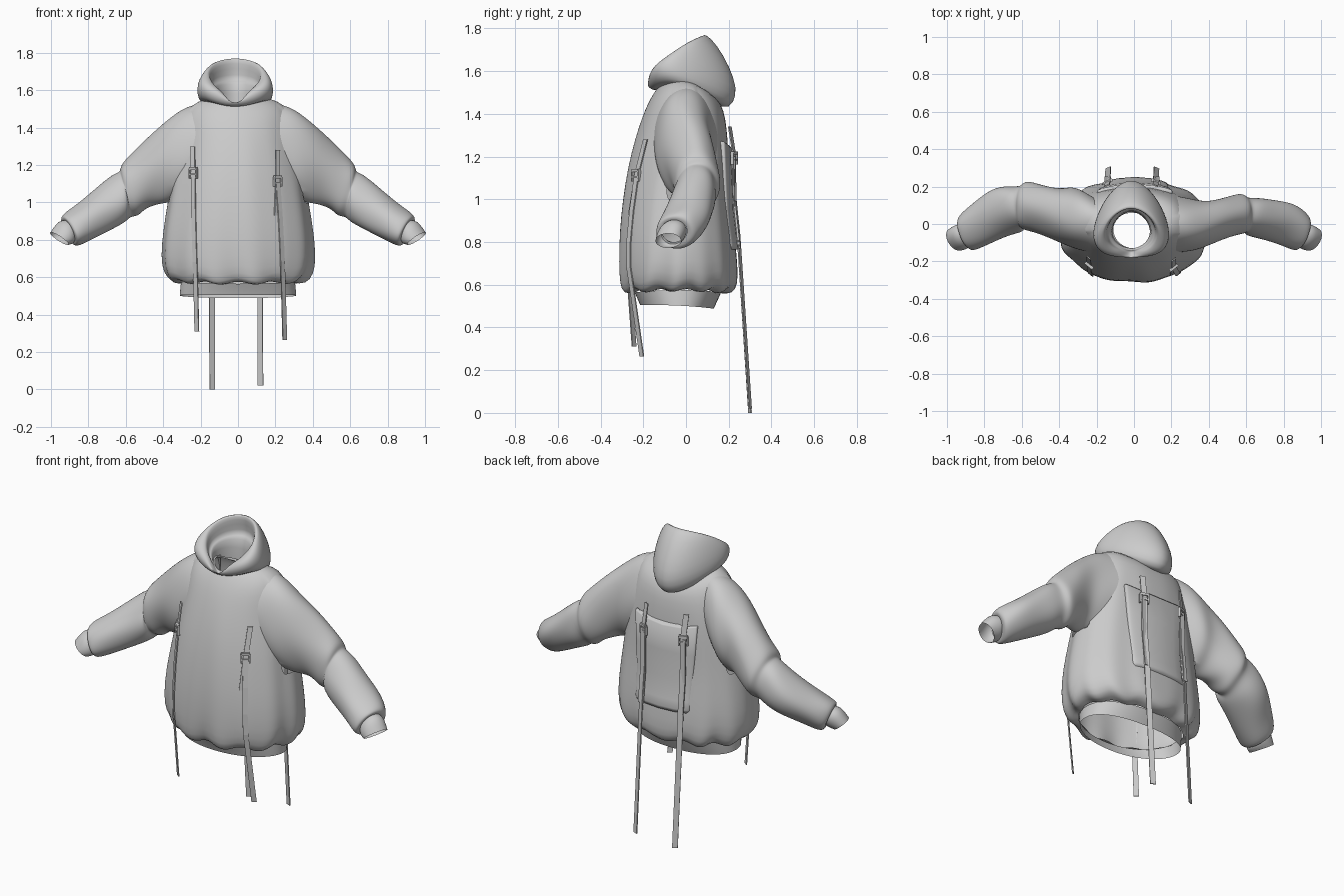
import bpy, bmesh
from math import sin, cos, pi
from mathutils import Vector
from mathutils.bvhtree import BVHTree

if "Cube" in bpy.data.objects:
    bpy.data.objects.remove(bpy.data.objects["Cube"])

SEG = 64


def add_mesh(name, verts, faces, smooth=True, subsurf=0):
    me = bpy.data.meshes.new(name)
    me.from_pydata(verts, [], faces)
    bm = bmesh.new()
    bm.from_mesh(me)
    bmesh.ops.recalc_face_normals(bm, faces=bm.faces)
    bm.to_mesh(me)
    bm.free()
    ob = bpy.data.objects.new(name, me)
    bpy.context.collection.objects.link(ob)
    if smooth:
        me.polygons.foreach_set("use_smooth", [True] * len(me.polygons))
    if subsurf:
        m = ob.modifiers.new("smooth", 'SUBSURF')
        m.levels = m.render_levels = subsurf
    return ob


def loft(name, rings, caps=False, **kw):
    n = len(rings[0])
    verts = [p for r in rings for p in r]
    faces = [(i * n + j, i * n + (j + 1) % n, (i + 1) * n + (j + 1) % n, (i + 1) * n + j)
             for i in range(len(rings) - 1) for j in range(n)]
    if caps:
        faces += [tuple(range(n)), tuple(range(len(verts) - n, len(verts)))]
    return add_mesh(name, verts, faces, **kw)


def power(v, n):
    return (1 if v >= 0 else -1) * abs(v) ** (2 / n)


def ring(yb, zb, xs, ys, zs, yf, zf, amp=0, notch=0, ox=0, nb=2.0, nf=2.0):
    """Closed loop through back (yb, zb), sides (xs, ys, zs) and front (yf, zf)."""
    pts = []
    for k in range(SEG):
        t = 2 * pi * k / SEG
        n = nb if k < SEG / 2 else nf
        c, s = power(cos(t), n), power(sin(t), n)
        w = 1 + amp * (sin(9 * t + 1) + 0.7 * sin(14 * t + 2.4) + 0.5 * sin(5 * t))
        y = ys + s * (yb - yf) / 2 + s * s * ((yb + yf) / 2 - ys)
        z = zs + s * (zb - zf) / 2 + s * s * ((zb + zf) / 2 - zs)
        z -= notch * max(0, -sin(t)) ** 14
        pts.append((ox + xs * c * w, y * w, z + amp * 0.5 * sin(11 * t)))
    return pts


# Body of the garment, gathered at the bottom
body_rows = [
    (.165, .565, .31, -.03, .575, -.245, .57, .012),
    (.215, .57, .36, -.03, .575, -.29, .565, .03),
    (.24, .61, .395, -.03, .615, -.308, .605, .022),
    (.24, .70, .413, -.03, .70, -.315, .70, .011),
    (.225, .85, .40, -.03, .85, -.312, .85, .009),
    (.205, 1.0, .375, -.02, 1.0, -.297, 1.0, .008),
    (.20, 1.15, .35, -.01, 1.15, -.273, 1.15, .007),
    (.195, 1.28, .32, 0, 1.28, -.24, 1.28, .005),
    (.185, 1.38, .295, 0, 1.40, -.207, 1.38, .002),
    (.165, 1.45, .265, 0, 1.50, -.178, 1.45),
    (.125, 1.49, .21, 0, 1.545, -.152, 1.495),
    (.08, 1.50, .14, -.02, 1.56, -.135, 1.52),
    (.06, 1.51, .11, -.03, 1.55, -.13, 1.525),
]
body = loft("body", [ring(*r, nb=2.25, nf=2.03) for r in body_rows], subsurf=1)

# Hem band
hem = [(.165, .565, .305, -.03, .575, -.242, .565),
       (.145, .52, .31, -.03, .53, -.225, .53), (.13, .488, .312, -.03, .502, -.215, .505)]
loft("hem_band", [ring(*r, nb=2.2, nf=2.1) for r in hem], subsurf=1)

# Hood: outer shell, rim with a front notch, then lining down to the neck
hood = [
    (.08, 1.49, .13, -.03, 1.53, -.13, 1.52),
    (.18, 1.415, .17, -.02, 1.53, -.14, 1.51),
    (.225, 1.45, .20, -.04, 1.555, -.165, 1.515),
    (.24, 1.52, .205, -.06, 1.61, -.178, 1.54, 0, .01),
    (.205, 1.62, .192, -.065, 1.66, -.18, 1.565, 0, .03),
    (.145, 1.725, .17, -.055, 1.69, -.175, 1.58, 0, .05),
    (.092, 1.775, .15, -.05, 1.70, -.165, 1.58, 0, .06),
    (.08, 1.767, .137, -.05, 1.69, -.152, 1.57, 0, .055),
    (.085, 1.72, .13, -.05, 1.655, -.145, 1.555, 0, .04),
    (.10, 1.64, .125, -.04, 1.61, -.14, 1.545, 0, .02),
    (.065, 1.66, .105, -.045, 1.62, -.138, 1.55, 0, .03),
    (.065, 1.51, .10, -.04, 1.54, -.13, 1.525),
]
loft("hood", [ring(*r, ox=-.015, nb=1.88, nf=1.88) for r in hood], subsurf=1)


# Sleeves: each ring is top x, top z, bottom x, bottom z, centre y, half depth
sleeve_rows = [
    (.17, 1.53, .30, 1.02, 0, .15), (.275, 1.517, .35, 1.0, .005, .15),
    (.375, 1.447, .40, 1.0, .01, .13), (.48, 1.352, .45, .985, .04, .12),
    (.575, 1.25, .50, .96, .06, .118), (.63, 1.20, .535, .925, .065, .118),
    (.628, 1.165, .575, .93, .06, .097), (.66, 1.155, .60, .895, .055, .11),
    (.75, 1.08, .68, .855, .035, .112), (.85, .995, .78, .805, 0, .11),
    (.92, .945, .855, .765, -.04, .10), (.94, .92, .875, .77, -.055, .085),
    (.925, .90, .885, .80, -.055, .06),
]
cuff = [(.925, .905, .875, .80, -.055, .058), (.955, .90, .88, .785, -.065, .064),
        (.98, .87, .89, .777, -.075, .064), (1.0, .84, .91, .772, -.083, .06)]


def arm_rings(rows, side, wrinkle):
    out = []
    for i, (tx, tz, bx, bz, yc, ry) in enumerate(rows):
        if wrinkle and 0 < i < 9:
            yc, ry = (yc + .03, ry * 1.12) if side < 0 else (yc - .012, ry * .92)
        c = Vector(((tx + bx) / 2, yc, (tz + bz) / 2))
        a = Vector(((tx - bx) / 2, 0, (tz - bz) / 2))
        lean = .35 if i > 6 or not wrinkle else 0
        b = Vector((lean * ry, ry, 0))
        pts = []
        for k in range(40):
            t = 2 * pi * k / 40
            w = 1 + wrinkle * (sin(3 * t + 1.9 * i) + .6 * sin(5 * t - 1.3 * i))
            p = c + (a * cos(t) + b * sin(t)) * w
            pts.append((side * p.x, p.y, p.z))
        out.append(pts)
    return out


def tree_of(ob):
    bm = bmesh.new()
    bm.from_mesh(ob.data)
    tree = BVHTree.FromBMesh(bm)
    bm.free()
    return tree


def trim(ob, tree, centre, keep):
    """Open the armhole: drop faces lying well inside the other part."""
    loc, nor, _, _ = tree.find_nearest(Vector(centre))
    sign = 1 if (loc - Vector(centre)).dot(nor) > 0 else -1
    bm = bmesh.new()
    bm.from_mesh(ob.data)
    doomed = []
    for f in bm.faces:
        p = f.calc_center_median()
        if keep(p):
            continue
        loc, nor, _, d = tree.find_nearest(p)
        if sign * (loc - p).dot(nor) > 0 and d > .022:
            doomed.append(f)
    bmesh.ops.delete(bm, geom=doomed, context='FACES')
    bm.to_mesh(ob.data)
    bm.free()


body_tree = tree_of(body)
for side, label in ((-1, "left"), (1, "right")):
    sleeve = loft(label + "_sleeve", arm_rings(sleeve_rows, side, .022), subsurf=2)
    loft(label + "_cuff", arm_rings(cuff, side, 0), subsurf=1)
    trim(body, tree_of(sleeve), (side * .42, .03, 1.2), lambda p: p.x * side < .22 or p.z < 1.0)
    trim(sleeve, body_tree, (0, 0, 1.1), lambda p: abs(p.x) > .42)

# Back pouch: rows of z, half width, outer y
pouch = [(1.262, .198, .208), (1.255, .2, .214), (1.10, .192, .222), (.95, .182, .228),
         (.83, .178, .243), (.785, .178, .252), (.765, .172, .246)]
rows = []
for z, w, y in pouch:
    pts = []
    for k in range(SEG):
        c, s = power(cos(2 * pi * k / SEG), 7), power(sin(2 * pi * k / SEG), 7)
        pts.append((w * c + .005, (y + .185) / 2 + s * (y - .185) / 2 - .03 * c * c,
                    z + .025 * c * c * (z > 1.2) - .015 * (z > 1.2)))
    rows.append(pts)
loft("back_pouch", rows, caps=True)


# Straps and buckles
def strap(name, path, width, thick=.003):
    w = Vector(width)
    t = Vector((-w.y, w.x, 0)).normalized() * thick
    rings = [[Vector(p) + w + t, Vector(p) - w + t, Vector(p) - w - t, Vector(p) + w - t] for p in path]
    loft(name, rings, caps=True, smooth=False)


def buckle(name, centre, width, h=.026):
    u = Vector(width).normalized()
    v = Vector((-u.y, u.x, 0))
    half = Vector(width).length + .008
    verts, faces = [], []
    for bx, bz, hx, hz in [(-half, 0, .004, h), (half, 0, .004, h), (0, h, half, .007), (0, -h * .2, half, .004)]:
        n = len(verts)
        for dz in (-hz, hz):
            for dx, dy in ((-1, -1), (1, -1), (1, 1), (-1, 1)):
                verts.append(Vector(centre) + u * (bx + dx * hx) + v * dy * .008 + Vector((0, 0, bz + dz)))
        quads = [(0, 1, 2, 3), (4, 5, 6, 7), (0, 1, 5, 4), (1, 2, 6, 5), (2, 3, 7, 6), (3, 0, 4, 7)]
        faces += [tuple(n + i for i in q) for q in quads]
    add_mesh(name, verts, faces, smooth=False)


wl, wr = (.011, -.009, 0), (.011, .009, 0)
strap("front_left_strap", [(-.243, -.18, 1.30), (-.24, -.216, 1.16), (-.238, -.246, .98), (-.234, -.268, .80),
                           (-.230, -.272, .68), (-.226, -.262, .57), (-.22, -.243, .31)], wl)
strap("front_right_strap", [(.213, -.19, 1.28), (.212, -.23, 1.12), (.225, -.254, .95), (.233, -.268, .80),
                            (.238, -.268, .68), (.242, -.25, .56), (.25, -.207, .265)], wr)
strap("front_right_strap_tail", [(.212, -.23, 1.12), (.205, -.26, .93)], wr)
buckle("front_left_buckle", (-.24, -.222, 1.155), wl)
buckle("front_right_buckle", (.212, -.234, 1.11), wr)
for x, end, label, twist in ((-.14, 0, "left", .006), (.118, .02, "right", -.006)):
    wb = (.014, twist, 0)
    strap("back_%s_strap" % label, [(x - .005, .205, 1.34), (x, .224, 1.22), (x, .228, 1.0), (x, .246, .83),
                                    (x, .252, .74), (x + .002, .30, end)], wb)
    strap("back_%s_loop" % label, [(x, .228, 1.2), (x, .232, .95), (x, .252, .77)], (.017, 0, 0))
    buckle("back_%s_buckle" % label, (x, .226, 1.19), wb)
